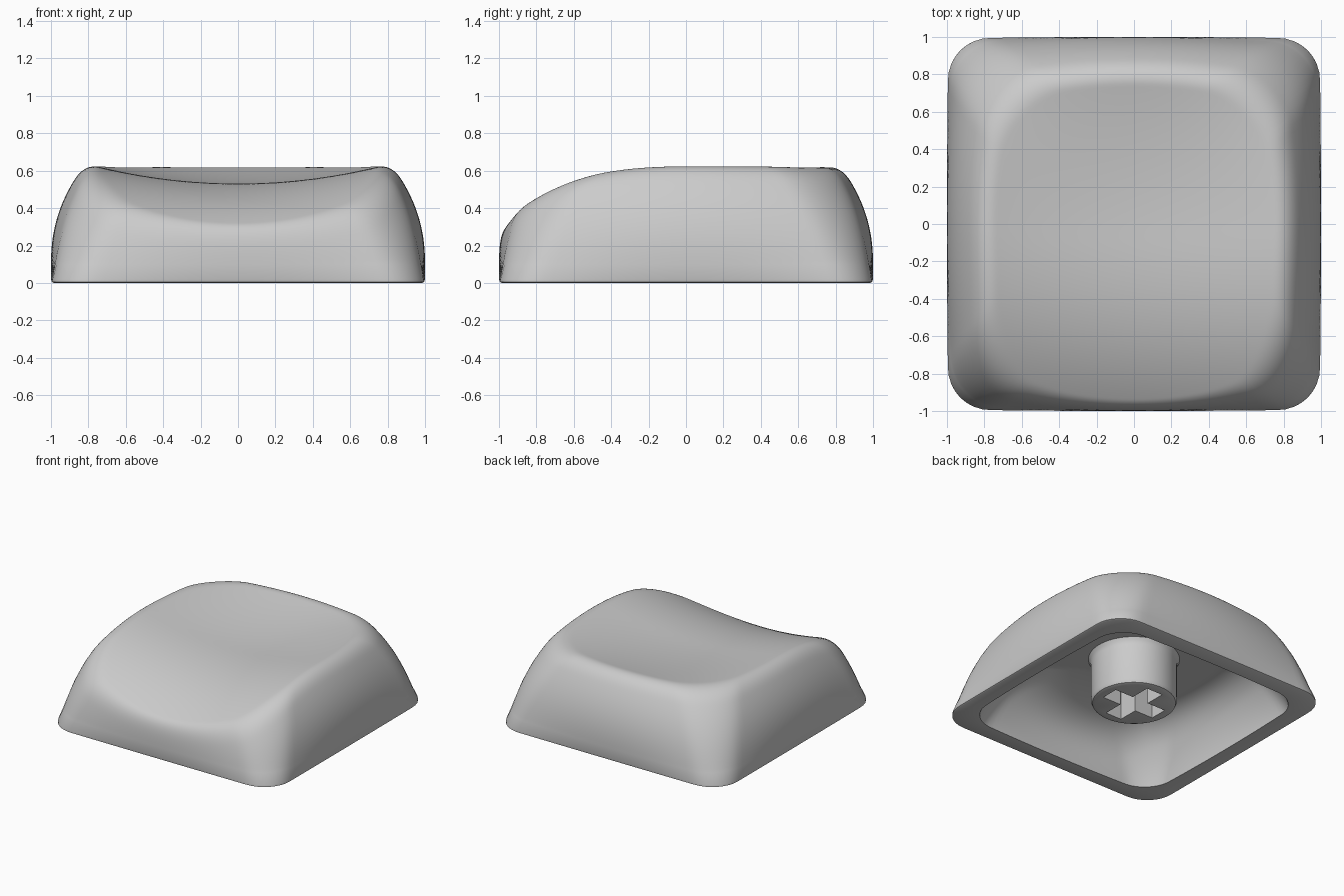
import bpy, bmesh, math

cube = bpy.data.objects.get("Cube")
if cube:
    bpy.data.objects.remove(cube, do_unlink=True)

SIDES = 192      # points around each shell ring
STEPS = 64       # rings from the base to the middle of the top

grey = bpy.data.materials.new("light_grey_plastic")
grey.use_nodes = True
grey.diffuse_color = (0.6, 0.6, 0.6, 1)
grey.node_tree.nodes["Principled BSDF"].inputs["Base Color"].default_value = (0.6, 0.6, 0.6, 1)


def smooth_min(a, b, k):
    h = max(k - abs(a - b), 0)
    return min(a, b) - h * h / (4 * k)


def dish(x, y):
    """Scooped top: hollow across x, falling to the front, rising to the back rim."""
    rise = min(max((y + 0.1) / 0.92, 0), 1.05) ** 2
    edge = 0.622 + 0.02 * rise - 0.25 * max(0, -y) ** 2.5
    depth = 0.09 - 0.08 * rise
    return edge - depth * (1 - (x / 0.75) ** 2)


def section(half, z, bulge=0.0):
    """Rounded square whose sides bow outwards more the higher it sits."""
    radius = min(0.22 + 0.15 * z, half)
    bulge += 0.13 * (1 - math.exp(-z / 0.3))
    a = half - radius
    pts = []
    for i in range(SIDES):
        ang = 2 * math.pi * i / SIDES
        c, s = math.cos(ang), math.sin(ang)
        big, small = max(abs(c), abs(s)), min(abs(c), abs(s))
        if half * small / big <= a:
            d = half / big
        else:
            m = a * (big + small)
            d = m + math.sqrt(max(m * m - 2 * a * a + radius * radius, 0))
        x, y = d * c, d * s
        pts.append((x * (1 - bulge * (y / half) ** 2),
                    y * (1 - bulge * (x / half) ** 2)))
    return pts


def skin(bm, rings):
    """Join consecutive rings of points with quads; return the rings of verts."""
    loops = [[bm.verts.new(p) for p in ring] for ring in rings]
    for lo, hi in zip(loops, loops[1:]):
        n = len(lo)
        for i in range(n):
            j = (i + 1) % n
            bm.faces.new((lo[i], lo[j], hi[j], hi[i]))
    return loops


def finish(bm, name):
    bmesh.ops.recalc_face_normals(bm, faces=bm.faces)
    mesh = bpy.data.meshes.new(name)
    bm.to_mesh(mesh)
    bm.free()
    mesh.materials.append(grey)
    obj = bpy.data.objects.new(name, mesh)
    bpy.context.collection.objects.link(obj)
    bpy.ops.object.select_all(action='DESELECT')
    obj.select_set(True)
    bpy.context.view_layer.objects.active = obj
    bpy.ops.object.shade_smooth_by_angle(angle=math.radians(40))


# Shell: outer wall and dished top, flat base rim, hollow underside
def outer_ring(t):
    s = max(1 - t * t, 0.01)
    wall = 0.1 + 1.15 * (1 - s) ** 0.45
    return [(x, y, smooth_min(wall, dish(x, y), 0.11)) for x, y in section(s, wall)]


def inner_ring(t):
    s = max(1 - t * t, 0.01)
    wall = math.sqrt(1 - s)
    ring = []
    for x, y in section(0.87 * s, wall, 0.025):
        ceiling = min(0.42, dish(x, y) - 0.1)
        ring.append((x, y, max(smooth_min(wall, ceiling, 0.18), 0)))
    return ring


steps = [i / STEPS for i in range(STEPS + 1)]
rings = [inner_ring(t) for t in reversed(steps)]
for half, z in ((0.985, 0), (0.995, 0.005), (1, 0.02)):
    rings.append([(x, y, z) for x, y in section(half, z)])
rings += [outer_ring(t) for t in steps]
bm = bmesh.new()
loops = skin(bm, rings)
bm.faces.new(loops[0])
bm.faces.new(loops[-1])
finish(bm, "keycap_shell")

# Stem: round post with a flared root and a cross-shaped socket
bm = bmesh.new()
profile = [(0.28, 0.05), (0.3, 0.057), (0.31, 0.08), (0.31, 0.37),
           (0.316, 0.4), (0.335, 0.43)]
angles = [2 * math.pi * i / 64 for i in range(64)]
post = skin(bm, [[(r * math.cos(a), r * math.sin(a), z) for a in angles]
                 for r, z in profile])

LONG, THIN = 0.23, 0.07
arm = [(LONG, -THIN), (LONG, THIN), (THIN, THIN)]
cross = []
for c, s in ((1, 0), (0, 1), (-1, 0), (0, -1)):
    cross += [(c * x - s * y, s * x + c * y) for x, y in arm]
socket = skin(bm, [[(x, y, z) for x, y in cross] for z in (0.05, 0.43)])

rim_edges = []
for loop in (post[0], socket[0]):
    for i, v in enumerate(loop):
        rim_edges.append(bm.edges.get((v, loop[(i + 1) % len(loop)])))
bmesh.ops.triangle_fill(bm, edges=rim_edges, use_beauty=True)
finish(bm, "stem")
